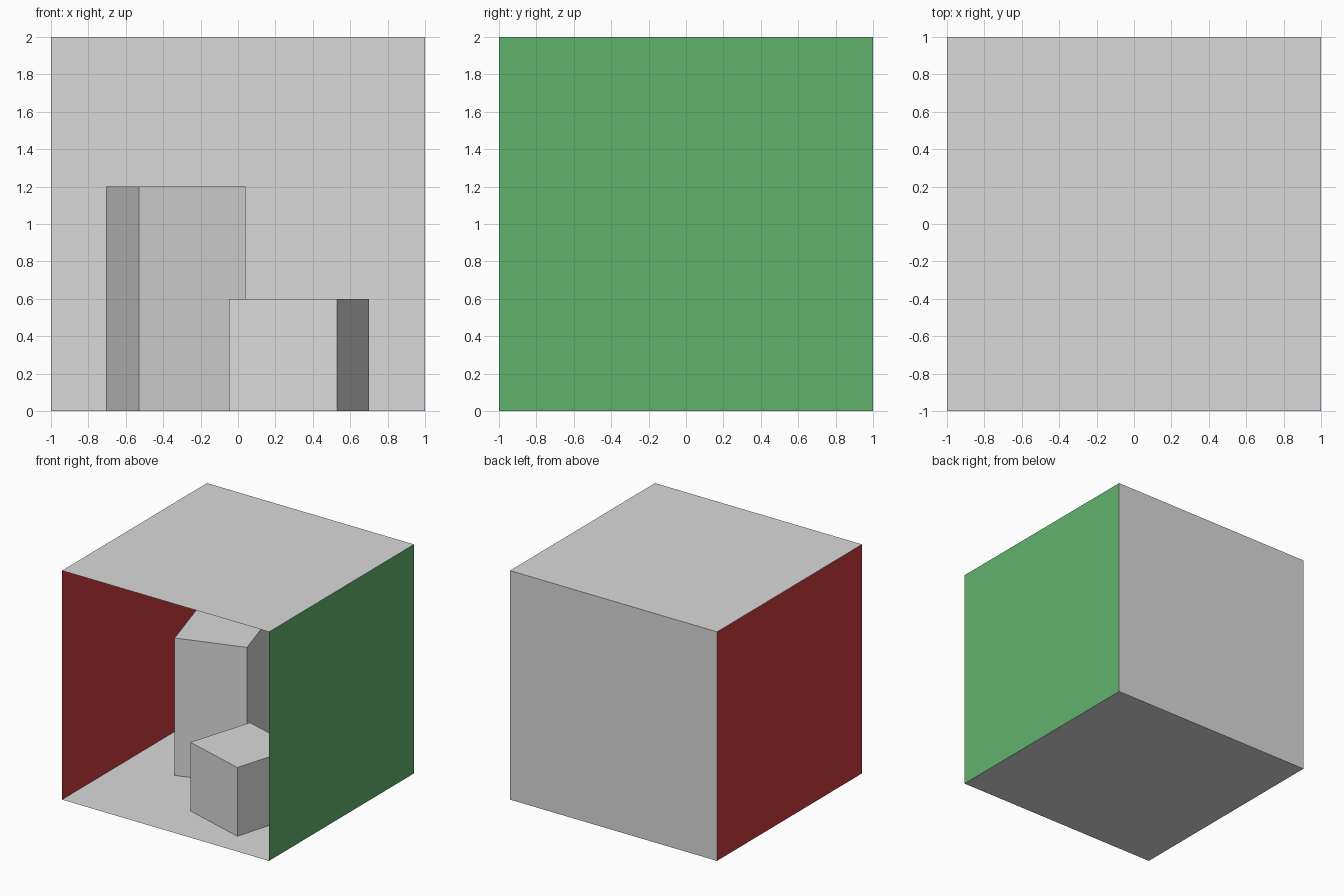
import bpy
import bmesh
from math import pi
from mathutils import Matrix, Vector

cube = bpy.data.objects.get("Cube")
if cube:
    bpy.data.objects.remove(cube, do_unlink=True)


def make_material(name, rgb):
    mat = bpy.data.materials.new(name)
    mat.use_nodes = True
    color = (*rgb, 1.0)
    mat.diffuse_color = color
    mat.node_tree.nodes["Principled BSDF"].inputs["Base Color"].default_value = color
    return mat


white = make_material("matte white", (0.70, 0.70, 0.70))
red = make_material("red", (0.62, 0.045, 0.045))
green = make_material("green", (0.12, 0.45, 0.15))


def add_object(name, bm, mat):
    mesh = bpy.data.meshes.new(name)
    bm.to_mesh(mesh)
    bm.free()
    mesh.materials.append(mat)
    obj = bpy.data.objects.new(name, mesh)
    bpy.context.collection.objects.link(obj)
    return obj


def panel(name, center, mat, angle=0.0, axis="X"):
    """A 2 x 2 sheet, turned about one axis and moved into place."""
    bm = bmesh.new()
    place = Matrix.Translation(center) @ Matrix.Rotation(angle, 4, axis)
    bmesh.ops.create_grid(bm, x_segments=1, y_segments=1, size=1.0, matrix=place)
    return add_object(name, bm, mat)


def block(name, footprint, height, mat):
    """A closed prism standing on the floor."""
    bm = bmesh.new()
    base = bm.faces.new([bm.verts.new((x, y, 0.0)) for x, y in footprint])
    top = bmesh.ops.extrude_face_region(bm, geom=[base], use_keep_orig=True)
    verts = [g for g in top["geom"] if isinstance(g, bmesh.types.BMVert)]
    bmesh.ops.translate(bm, verts=verts, vec=Vector((0, 0, height)))
    bmesh.ops.recalc_face_normals(bm, faces=bm.faces)
    return add_object(name, bm, mat)


# Room shell, open at the front, with normals facing inward
panel("floor", (0, 0, 0), white)
panel("ceiling", (0, 0, 2), white, pi)
panel("back_wall", (0, 1, 1), white, pi / 2)
panel("red_wall", (-1, 0, 1), red, pi / 2, "Y")
panel("green_wall", (1, 0, 1), green, -pi / 2, "Y")

# Two turned blocks inside the room
block("tall_block", [(-0.53, -0.117), (0.04, 0.067), (-0.135, 0.64), (-0.705, 0.46)], 1.2, white)
block("short_block", [(0.53, -0.766), (0.70, -0.19), (0.13, -0.02), (-0.047, -0.59)], 0.6, white)
